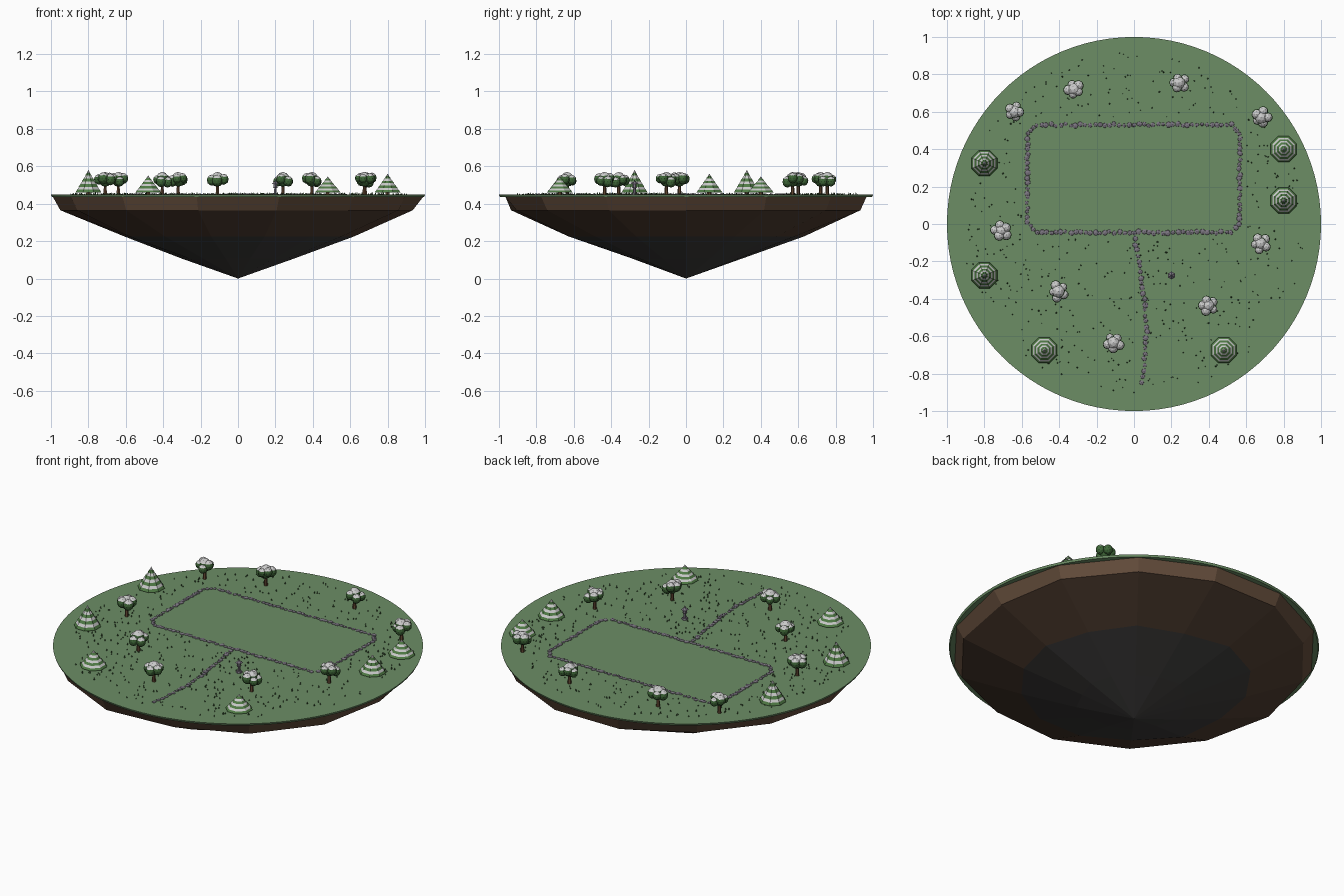
import bpy, bmesh, math, random
from mathutils import Matrix, Vector

if "Cube" in bpy.data.objects:
    bpy.data.objects.remove(bpy.data.objects["Cube"])

random.seed(4)
GROUND = 0.448

def mat(name, r, g, b):
    m = bpy.data.materials.new(name)
    m.diffuse_color = (r, g, b, 1)
    m.use_nodes = True
    m.node_tree.nodes["Principled BSDF"].inputs["Base Color"].default_value = m.diffuse_color
    return m

GRASS = mat("grass", 0.15, 0.27, 0.13)
DIRT = mat("dirt", 0.13, 0.075, 0.045)
DEEP = mat("deep_dirt", 0.085, 0.05, 0.032)
ROCK = mat("rock", 0.05, 0.047, 0.045)
LEAF = mat("leaf", 0.05, 0.14, 0.04)
PINE = mat("pine", 0.08, 0.2, 0.06)
SNOW = mat("snow", 0.85, 0.85, 0.87)
BARK = mat("bark", 0.12, 0.06, 0.03)
STONE = mat("path_stone", 0.2, 0.18, 0.22)
TUFT = mat("tuft", 0.04, 0.09, 0.03)

def finish(name, bm, mats):
    me = bpy.data.meshes.new(name)
    bm.to_mesh(me)
    bm.free()
    for m in mats:
        me.materials.append(m)
    ob = bpy.data.objects.new(name, me)
    bpy.context.collection.objects.link(ob)
    return ob

def cone(bm, x, y, z, r1, r2, h, sides, mi=0, turn=0.0):
    M = Matrix.Translation((x, y, z + h / 2)) @ Matrix.Rotation(turn, 4, 'Z')
    vs = bmesh.ops.create_cone(bm, cap_ends=True, segments=sides, radius1=r1,
                               radius2=r2, depth=h, matrix=M)['verts']
    for f in {f for v in vs for f in v.link_faces}:
        f.material_index = mi

def blob(bm, loc, scale, mi, snow=None):
    M = (Matrix.Translation(loc) @ Matrix.Rotation(random.random() * 6, 4, 'Z')
         @ Matrix.Diagonal((*scale, 1)))
    vs = bmesh.ops.create_icosphere(bm, subdivisions=1 if snow is None else 2,
                                    radius=1, matrix=M)['verts']
    for f in {f for v in vs for f in v.link_faces}:
        f.normal_update()
        f.material_index = snow if snow is not None and f.normal.z > 0.6 else mi

# grass disc
bm = bmesh.new()
cone(bm, 0, 0, GROUND - 0.012, 0.995, 1.0, 0.012, 96)
finish("grass_disc", bm, [GRASS])

# faceted underside: rings of 14 points closing in a tip
bm = bmesh.new()
N, rings = 14, []
for r, z, j in [(0.99, 0.437, 0), (0.945, 0.365, 0.02), (0.62, 0.225, 0.05), (0.3, 0.108, 0.06)]:
    ring = []
    for i in range(N):
        a, k = 2 * math.pi * i / N, r * (1 + random.uniform(-j, j))
        ring.append(bm.verts.new((k * math.cos(a), k * math.sin(a), z)))
    rings.append(ring)
tip = bm.verts.new((0, 0, 0))
bm.faces.new(rings[0])
for n in range(3):
    for i in range(N):
        k = (i + 1) % N
        f = bm.faces.new((rings[n][i], rings[n + 1][i], rings[n + 1][k], rings[n][k]))
        f.material_index = n
for i in range(N):
    bm.faces.new((rings[3][i], tip, rings[3][(i + 1) % N])).material_index = 2
bmesh.ops.recalc_face_normals(bm, faces=bm.faces)
finish("island_underside", bm, [DIRT, DEEP, ROCK])

# round trees: trunk and snow-topped clumps of leaves
def round_tree(x, y):
    bm = bmesh.new()
    cone(bm, x, y, GROUND - 0.005, 0.011, 0.008, 0.055, 6, 0)
    blob(bm, (x, y, GROUND + 0.082), (0.036, 0.036, 0.04), 1, 2)
    turn = random.random() * 6
    for i in range(5):
        a = turn + i * 2 * math.pi / 5
        d, r = random.uniform(0.026, 0.036), random.uniform(0.022, 0.029)
        blob(bm, (x + d * math.cos(a), y + d * math.sin(a),
                  GROUND + random.uniform(0.066, 0.09)), (r, r, r * 1.1), 1, 2)
    finish("round_tree", bm, [BARK, LEAF, SNOW])

for p in [(-0.64, 0.6), (-0.32, 0.72), (0.24, 0.755), (0.68, 0.57), (-0.71, -0.035),
          (0.675, -0.105), (-0.405, -0.36), (0.395, -0.435), (-0.11, -0.635)]:
    round_tree(*p)

# conical trees: stacked green tiers with snow bands
def pine_tree(x, y, h):
    bm = bmesh.new()
    cone(bm, x, y, GROUND - 0.005, 0.012, 0.012, 0.03, 6, 0)
    z0, tiers = GROUND + 0.012, 4
    for i in range(tiers):
        z, r, step = z0 + h * i / tiers, 0.075 * (1 - i / tiers), h / tiers
        top = r - 0.01
        cone(bm, x, y, z, r, top, step * 0.5, 8, 1, math.pi / 8)
        cone(bm, x, y, z + step * 0.5, top, max(top - 0.012, 0), step * 0.55, 8, 2, math.pi / 8)
    finish("conical_tree", bm, [BARK, PINE, SNOW])

for x, y, h in [(-0.8, 0.325, 0.12), (0.8, 0.4, 0.085), (0.8, 0.125, 0.1),
                (-0.8, -0.275, 0.12), (-0.48, -0.675, 0.09), (0.48, -0.675, 0.085)]:
    pine_tree(x, y, h)

# stone border and path, laid along polylines
def lay_stones(name, pts, gap, closed=False):
    bm = bmesh.new()
    pts = [Vector(p) for p in pts]
    for a, b in zip(pts, pts[1:] + pts[:1] if closed else pts[1:]):
        n = max(1, round((b - a).length / gap))
        for i in range(n):
            p = a.lerp(b, i / n)
            r = random.uniform(0.012, 0.019)
            blob(bm, (p.x + random.uniform(-.004, .004), p.y + random.uniform(-.005, .005),
                      GROUND), (r, r * random.uniform(0.8, 1), 0.007), 0)
    finish(name, bm, [STONE])

lay_stones("stone_border", [(-0.52, -0.045), (0.52, -0.045), (0.565, 0.0), (0.565, 0.48),
                            (0.52, 0.53), (-0.52, 0.53), (-0.57, 0.48), (-0.57, 0.01)], 0.026, True)
lay_stones("stone_path", [(0.0, -0.05), (0.025, -0.2), (0.055, -0.4), (0.068, -0.58),
                          (0.055, -0.75), (0.04, -0.88)], 0.03)

# stone lantern: (height, bottom radius, top radius, depth)
bm = bmesh.new()
for z, r1, r2, h in [(0, 0.018, 0.016, 0.01), (0.01, 0.008, 0.007, 0.025), (0.035, 0.01, 0.015, 0.007),
                     (0.042, 0.011, 0.011, 0.016), (0.058, 0.021, 0.005, 0.013), (0.07, 0.005, 0.001, 0.01)]:
    cone(bm, 0.2, -0.275, GROUND + z, r1, r2, h, 6)
finish("stone_lantern", bm, [STONE])

# scattered grass tufts outside the bordered lawn
bm = bmesh.new()
count = 0
while count < 480:
    a, d = random.uniform(0, 2 * math.pi), 0.92 * math.sqrt(random.random())
    x, y = d * math.cos(a), d * math.sin(a)
    if abs(x) < 0.6 and -0.08 < y < 0.57:
        continue
    cone(bm, x, y, GROUND - 0.002, random.uniform(0.003, 0.006), 0, random.uniform(0.008, 0.016), 4, 0, a)
    count += 1
finish("grass_tufts", bm, [TUFT])
